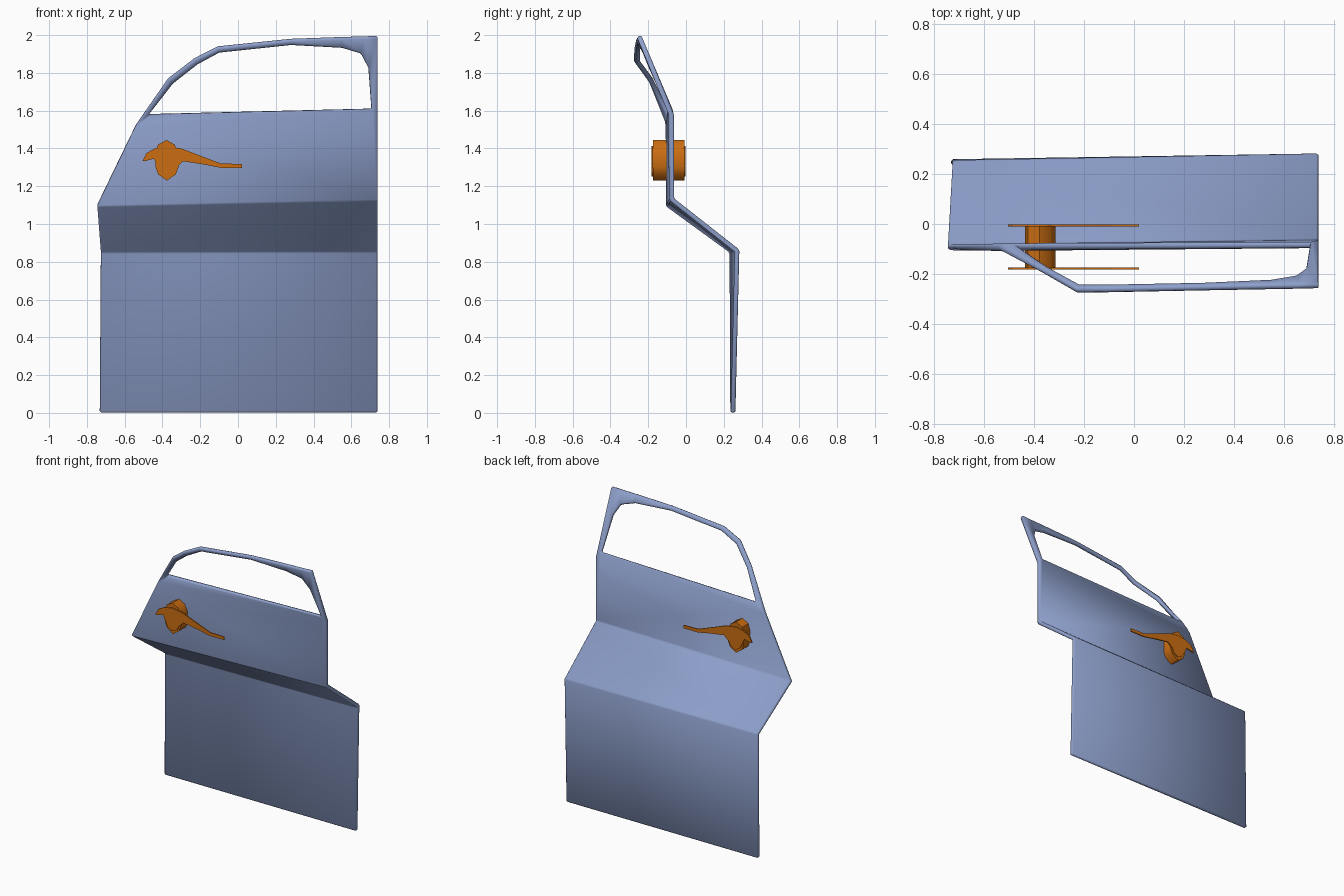
import bpy, bmesh, math

if "Cube" in bpy.data.objects:
    bpy.data.objects.remove(bpy.data.objects["Cube"])


def material(name, rgb):
    m = bpy.data.materials.new(name)
    m.diffuse_color = (*rgb, 1)
    m.use_nodes = True
    m.node_tree.nodes["Principled BSDF"].inputs["Base Color"].default_value = m.diffuse_color
    return m


blue = material("door blue", (0.27, 0.35, 0.60))
orange = material("handle orange", (0.60, 0.155, 0.006))


def make_object(name, bm, mat):
    bmesh.ops.recalc_face_normals(bm, faces=bm.faces)
    me = bpy.data.meshes.new(name)
    bm.to_mesh(me)
    bm.free()
    ob = bpy.data.objects.new(name, me)
    bpy.context.collection.objects.link(ob)
    me.materials.append(mat)
    return ob


def smooth(ob, angle):
    bpy.ops.object.select_all(action='DESELECT')
    ob.select_set(True)
    bpy.context.view_layer.objects.active = ob
    bpy.ops.object.shade_smooth_by_angle(angle=math.radians(angle))


# door sheet: folded panels below, window frame as a strip above
bm = bmesh.new()
levels = [  # left and right end of each fold line
    ((-0.732, 0.247, 0.002), (0.738, 0.249, 0.002)),
    ((-0.726, 0.243, 0.855), (0.738, 0.270, 0.858)),
    ((-0.745, -0.093, 1.10), (0.738, -0.076, 1.13)),
]
outer = [(-0.54, -0.094, 1.525), (-0.37, -0.188, 1.767), (-0.23, -0.268, 1.875),
         (-0.107, -0.266, 1.938), (0.28, -0.258, 1.978), (0.55, -0.252, 1.988),
         (0.67, -0.25, 1.991), (0.739, -0.248, 1.994), (0.738, -0.077, 1.575)]
inner = [(-0.475, -0.09, 1.58), (-0.345, -0.178, 1.747), (-0.215, -0.25, 1.848),
         (-0.10, -0.25, 1.91), (0.28, -0.243, 1.95), (0.55, -0.232, 1.935),
         (0.65, -0.215, 1.905), (0.69, -0.185, 1.83), (0.706, -0.085, 1.61)]
lv = [[bm.verts.new(p) for p in pair] for pair in levels]
ov = [bm.verts.new(p) for p in outer]
iv = [bm.verts.new(p) for p in inner]
for a, b in zip(lv, lv[1:]):
    bm.faces.new((a[0], a[1], b[1], b[0]))
bm.faces.new((lv[2][0], lv[2][1], ov[-1], iv[-1], iv[0], ov[0]))
for i in range(len(ov) - 1):
    bm.faces.new((ov[i], iv[i], iv[i + 1], ov[i + 1]))
door = make_object("door_panel", bm, blue)
sol = door.modifiers.new("thickness", 'SOLIDIFY')
sol.thickness = 0.025
sol.offset = 0
sol.use_even_offset = True
bev = door.modifiers.new("edges", 'BEVEL')
bev.width = 0.007
bev.segments = 1
bev.limit_method = 'ANGLE'
bev.angle_limit = math.radians(40)
smooth(door, 50)


# prism from an x-z outline between two depths
def prism(name, outline, y0, y1):
    bm = bmesh.new()
    f = bm.faces.new([bm.verts.new((x, y0, z)) for x, z in outline])
    ext = bmesh.ops.extrude_face_region(bm, geom=[f])
    verts = [v for v in ext["geom"] if isinstance(v, bmesh.types.BMVert)]
    bmesh.ops.translate(bm, verts=verts, vec=(0, y1 - y0, 0))
    return make_object(name, bm, orange)


# lever handles on both sides and the lock core through the door
lever = [(-0.505, 1.335), (-0.485, 1.375), (-0.44, 1.40), (-0.38, 1.412), (-0.30, 1.40),
         (-0.24, 1.377), (-0.09, 1.32), (0.02, 1.318), (0.02, 1.297), (-0.09, 1.297),
         (-0.18, 1.315), (-0.29, 1.332), (-0.325, 1.30), (-0.34, 1.27), (-0.375, 1.252),
         (-0.41, 1.272), (-0.43, 1.31), (-0.445, 1.345), (-0.50, 1.332)]
prism("front_lever", lever, -0.183, -0.175)
prism("back_lever", lever, -0.010, -0.002)
core = [(-0.378, 1.445), (-0.335, 1.42), (-0.315, 1.375), (-0.315, 1.30), (-0.33, 1.262),
        (-0.376, 1.23), (-0.422, 1.262), (-0.436, 1.30), (-0.436, 1.375), (-0.424, 1.42)]
smooth(prism("lock_core", core, -0.176, -0.009), 45)
